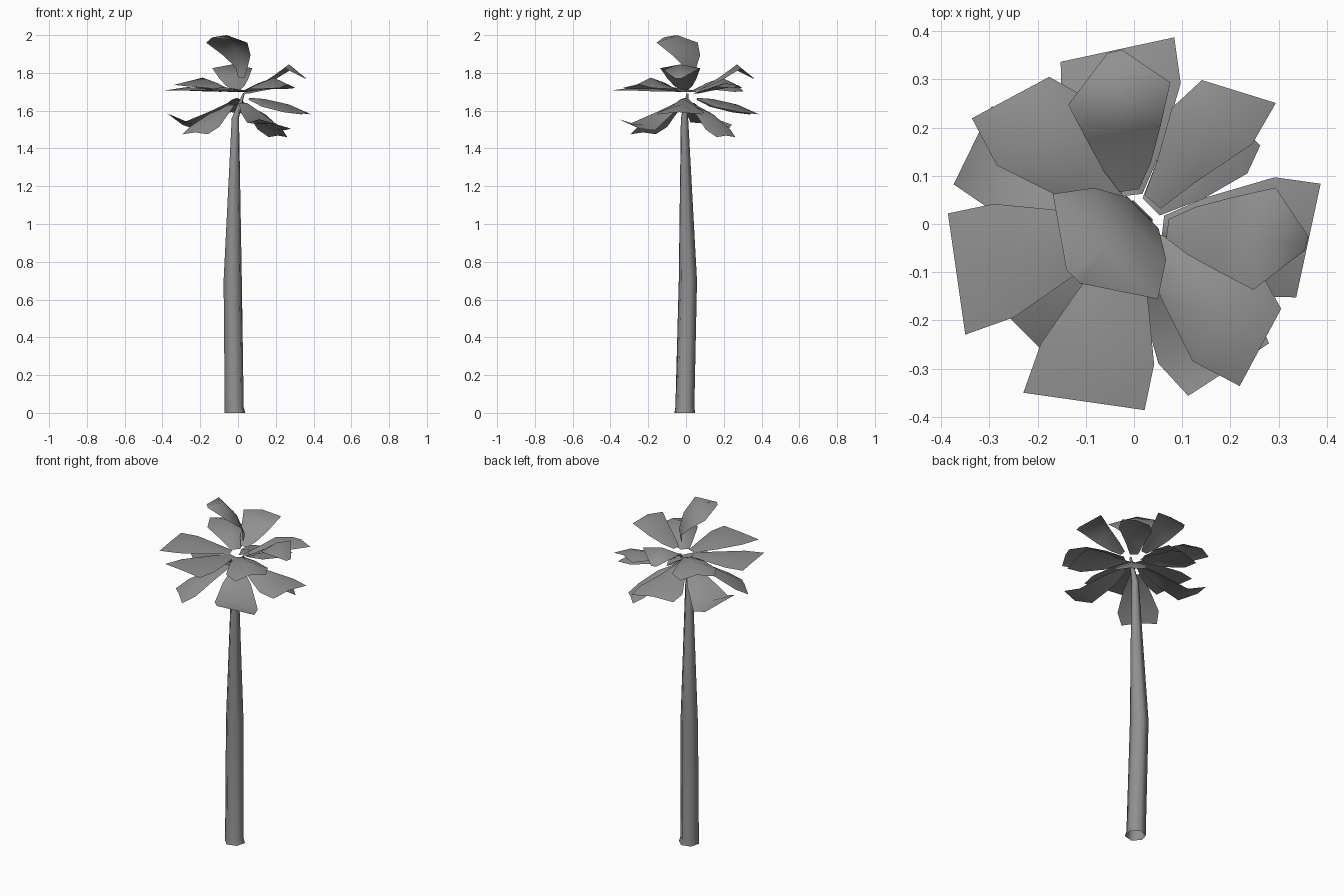
import bpy
import bmesh
import math

if "Cube" in bpy.data.objects:
    bpy.data.objects.remove(bpy.data.objects["Cube"])

grey = bpy.data.materials.new("mid_grey")
grey.diffuse_color = (0.28, 0.28, 0.28, 1)
grey.use_nodes = True
grey.node_tree.nodes["Principled BSDF"].inputs["Base Color"].default_value = grey.diffuse_color


def finish(bm, name, angle):
    mesh = bpy.data.meshes.new(name)
    bm.to_mesh(mesh)
    bm.free()
    mesh.materials.append(grey)
    ob = bpy.data.objects.new(name, mesh)
    bpy.context.collection.objects.link(ob)
    bpy.ops.object.select_all(action='DESELECT')
    ob.select_set(True)
    bpy.context.view_layer.objects.active = ob
    bpy.ops.object.shade_smooth_by_angle(angle=math.radians(angle))
    return ob


def trunk(rings, sides=6):
    """Bent, tapering, open-ended trunk from rings of (x, y, z, radius)."""
    bm = bmesh.new()
    loops = []
    for x, y, z, r in rings:
        angles = [math.tau * k / sides + math.radians(15) for k in range(sides)]
        loops.append([bm.verts.new((x + r * math.cos(a), y + r * math.sin(a), z))
                      for a in angles])
    for a, b in zip(loops, loops[1:]):
        for k in range(sides):
            n = (k + 1) % sides
            bm.faces.new((a[k], a[n], b[n], b[k]))
    finish(bm, "trunk", 100)


def leaf(name, azimuth, rows, slant=0.0, shift=0.0, tilt=0.0, swap=False):
    """Broad folded leaf; rows are (distance, height, half width, edge drop)."""
    a = math.radians(azimuth)
    ca, sa = math.cos(a), math.sin(a)
    bm = bmesh.new()
    grid = []
    for i, (dist, z, half, drop) in enumerate(rows):
        t = i / (len(rows) - 1)
        line = []
        for side in (-1, 0, 1):
            lat = side * half + shift * t
            d = dist + slant * t * side * half
            x, y = d * ca - lat * sa, d * sa + lat * ca
            if swap:
                x, y = y, x
            line.append(bm.verts.new((x, y, z - drop * abs(side) + tilt * t * side * half)))
        grid.append(line)
    for p, q in zip(grid, grid[1:]):
        for j in (0, 1):
            f = [p[j], q[j], q[j + 1], p[j + 1]]
            bm.faces.new(f[::-1] if swap else f)
    finish(bm, name, 120)


def leaf_pair(name, *args, **kw):
    """Two leaves mirrored across the diagonal of the crown."""
    leaf(name + "_a", *args, **kw)
    leaf(name + "_b", *args, swap=True, **kw)


# Trunk with small foot flare and thin bent tip
trunk([(-0.016, -0.006, 0, 0.057), (-0.02, -0.006, 0.03, 0.052),
       (-0.028, 0.01, 0.7, 0.05), (-0.014, -0.008, 1.56, 0.02),
       (0.005, -0.002, 1.62, 0.013), (0.03, 0.008, 1.69, 0.006)])

# Upper leaves: one curled over the top, two rising at the sides
leaf("top_curled_leaf", 225,
     [(-0.025, 1.775, 0.025, 0), (-0.03, 1.83, 0.045, 0.0),
      (0.005, 1.92, 0.105, 0.025), (0.075, 2.0, 0.154, 0.04),
      (0.166, 1.99, 0.02, 0.005)], shift=-0.012)
leaf_pair("upper_leaf", -8,
          [(0.07, 1.71, 0.02, 0), (0.12, 1.74, 0.05, 0.008),
           (0.19, 1.785, 0.078, 0.015), (0.272, 1.845, 0.108, 0.02),
           (0.36, 1.77, 0.015, 0)], slant=0.1, shift=0.01)

# Middle tier
leaf_pair("middle_flat_leaf", 195,
          [(0.04, 1.70, 0.025, 0), (0.16, 1.717, 0.075, 0.015),
           (0.28, 1.725, 0.119, 0.018), (0.382, 1.71, 0.126, 0.002)],
          slant=0.12, shift=0.005)
domed = [(0.05, 1.70, 0.025, 0), (0.15, 1.745, 0.07, 0.03),
         (0.265, 1.775, 0.115, 0.06), (0.365, 1.74, 0.085, 0.02)]
leaf("middle_domed_leaf_a", 311, domed, slant=-0.38, shift=0.03)
leaf("middle_domed_leaf_b", 311, domed, slant=-0.38, shift=0.03, tilt=-0.2, swap=True)
leaf("middle_back_leaf", 50,
     [(0.06, 1.69, 0.022, 0), (0.14, 1.715, 0.045, 0.01),
      (0.26, 1.745, 0.088, 0.02), (0.35, 1.735, 0.074, 0.015)],
     slant=-0.42, shift=0.01)

# Lower tier
leaf_pair("lower_side_leaf", -7,
          [(0.06, 1.668, 0.025, 0.01), (0.14, 1.662, 0.07, 0.042),
           (0.27, 1.633, 0.125, 0.042), (0.363, 1.592, 0.12, 0.012)],
          slant=0.09, shift=0.01)
leaf("lower_upturned_leaf_a", 154,
     [(0.05, 1.64, 0.025, 0), (0.14, 1.60, 0.07, 0.015),
      (0.27, 1.53, 0.105, 0.015), (0.372, 1.555, 0.09, 0)], tilt=0.33)
leaf("lower_upturned_leaf_b", 303,
     [(0.05, 1.64, 0.025, 0), (0.14, 1.60, 0.075, 0.015),
      (0.27, 1.53, 0.115, 0.015), (0.36, 1.53, 0.1, 0)], tilt=-0.25)
leaf("lower_front_leaf", 225,
     [(0.05, 1.63, 0.025, 0), (0.14, 1.605, 0.07, 0.02),
      (0.25, 1.545, 0.11, 0.03), (0.32, 1.485, 0.095, 0.01)])
leaf("lower_back_leaf", 45,
     [(0.05, 1.63, 0.025, 0), (0.14, 1.60, 0.065, 0.02),
      (0.24, 1.53, 0.092, 0.03), (0.3, 1.468, 0.07, 0.008)])
